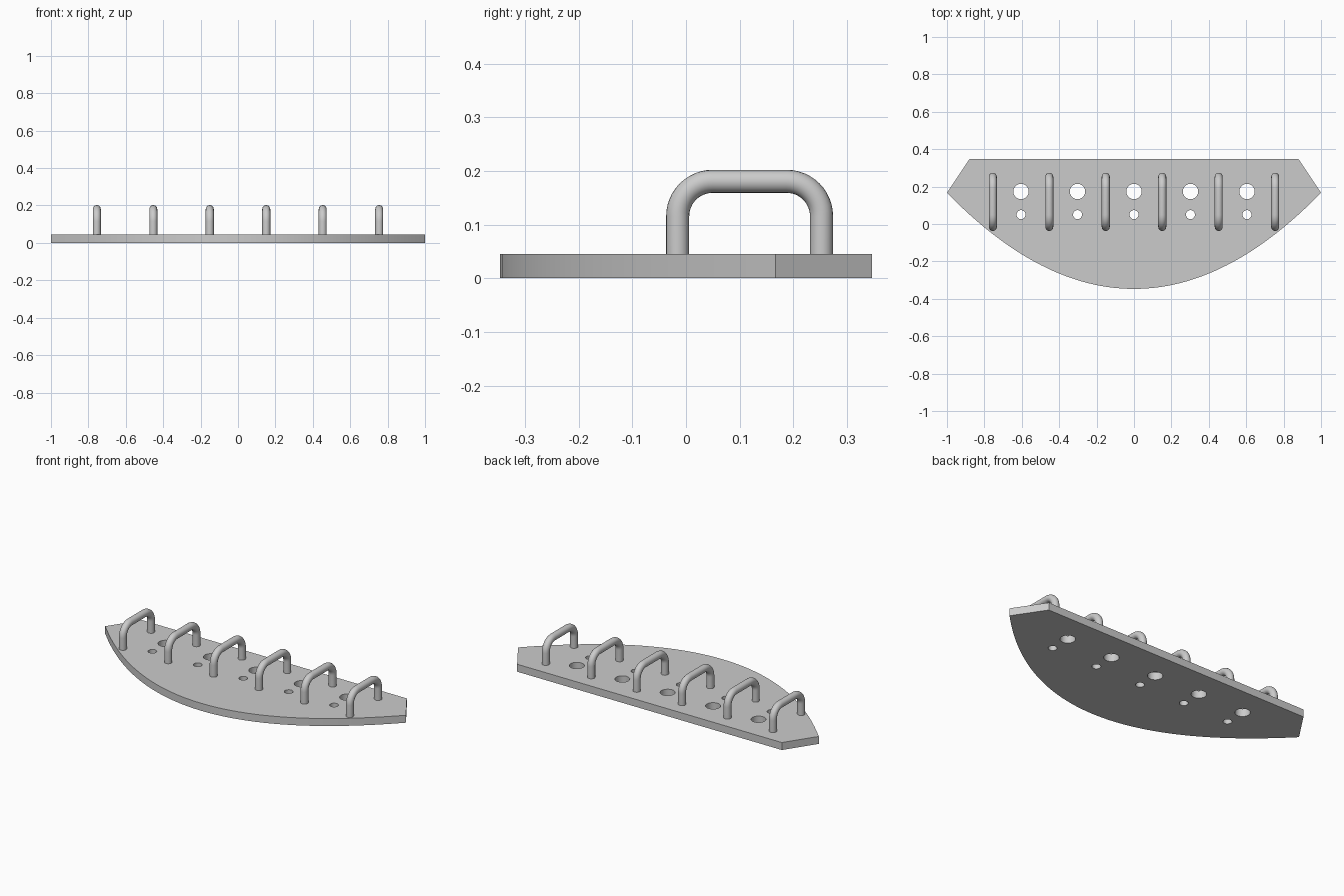
import bpy, math

if "Cube" in bpy.data.objects:
    bpy.data.objects.remove(bpy.data.objects["Cube"])

grey = bpy.data.materials.new("plain grey")
grey.diffuse_color = (0.6, 0.6, 0.6, 1)
grey.use_nodes = True
grey.node_tree.nodes["Principled BSDF"].inputs["Base Color"].default_value = grey.diffuse_color

T = 0.045        # plate thickness
STEP = 0.302     # spacing of handles and holes


def add_spline(curve, pts, cyclic):
    s = curve.splines.new('POLY')
    s.points.add(len(pts) - 1)
    for p, co in zip(s.points, pts):
        p.co = (*co, 1)
    s.use_cyclic_u = cyclic


def to_mesh(curve, name):
    ob = bpy.data.objects.new(name, curve)
    bpy.context.collection.objects.link(ob)
    bpy.ops.object.select_all(action='DESELECT')
    ob.select_set(True)
    bpy.context.view_layer.objects.active = ob
    bpy.ops.object.convert(target='MESH')
    ob = bpy.context.object
    ob.name = name
    ob.data.materials.clear()
    ob.data.materials.append(grey)
    # weld the caps to the walls
    bpy.ops.object.mode_set(mode='EDIT')
    bpy.ops.mesh.select_all(action='SELECT')
    bpy.ops.mesh.remove_doubles(threshold=0.00005)
    bpy.ops.mesh.normals_make_consistent(inside=False)
    bpy.ops.object.mode_set(mode='OBJECT')
    bpy.ops.object.shade_smooth_by_angle(angle=math.radians(30))
    return ob


def circle(x, y, r, n=40):
    return [(x + r * math.cos(2 * math.pi * i / n),
             y + r * math.sin(2 * math.pi * i / n), 0) for i in range(n)]


# Plate: straight back, clipped corners, curved front, two rows of holes
plate = bpy.data.curves.new("plate", 'CURVE')
plate.dimensions = '2D'
plate.fill_mode = 'BOTH'
plate.extrude = T / 2
N = 64
outline = [(0.88, 0.347, 0), (-0.88, 0.347, 0)]
for i in range(N + 1):
    x = -1 + 2 * i / N
    outline.append((x, -0.347 + 0.514 * x * x, 0))
add_spline(plate, outline, True)
for i in range(-2, 3):
    add_spline(plate, circle(i * STEP, 0.174, 0.041), True)
    add_spline(plate, circle(i * STEP, 0.05, 0.024), True)
plate_ob = to_mesh(plate, "plate")
plate_ob.location.z = T / 2

# Handles: round bar bent into an arch
Y0, Y1, ZT, R = -0.0155, 0.2525, 0.1805, 0.065
path = [(0, Y0, T - 0.002)]
for cy, a0 in ((Y0 + R, 180), (Y1 - R, 90)):
    for k in range(13):
        a = math.radians(a0 - 90 * k / 12)
        path.append((0, cy + R * math.cos(a), ZT - R + R * math.sin(a)))
path.append((0, Y1, T - 0.002))
bar = bpy.data.curves.new("handle", 'CURVE')
bar.dimensions = '3D'
bar.bevel_depth = 0.0215
bar.bevel_resolution = 8
bar.use_fill_caps = True
add_spline(bar, path, False)
first = to_mesh(bar, "handle_1")
for i in range(6):
    ob = first
    if i:
        ob = first.copy()
        ob.name = f"handle_{i + 1}"
        bpy.context.collection.objects.link(ob)
    ob.location.x = (i - 2.5) * STEP
